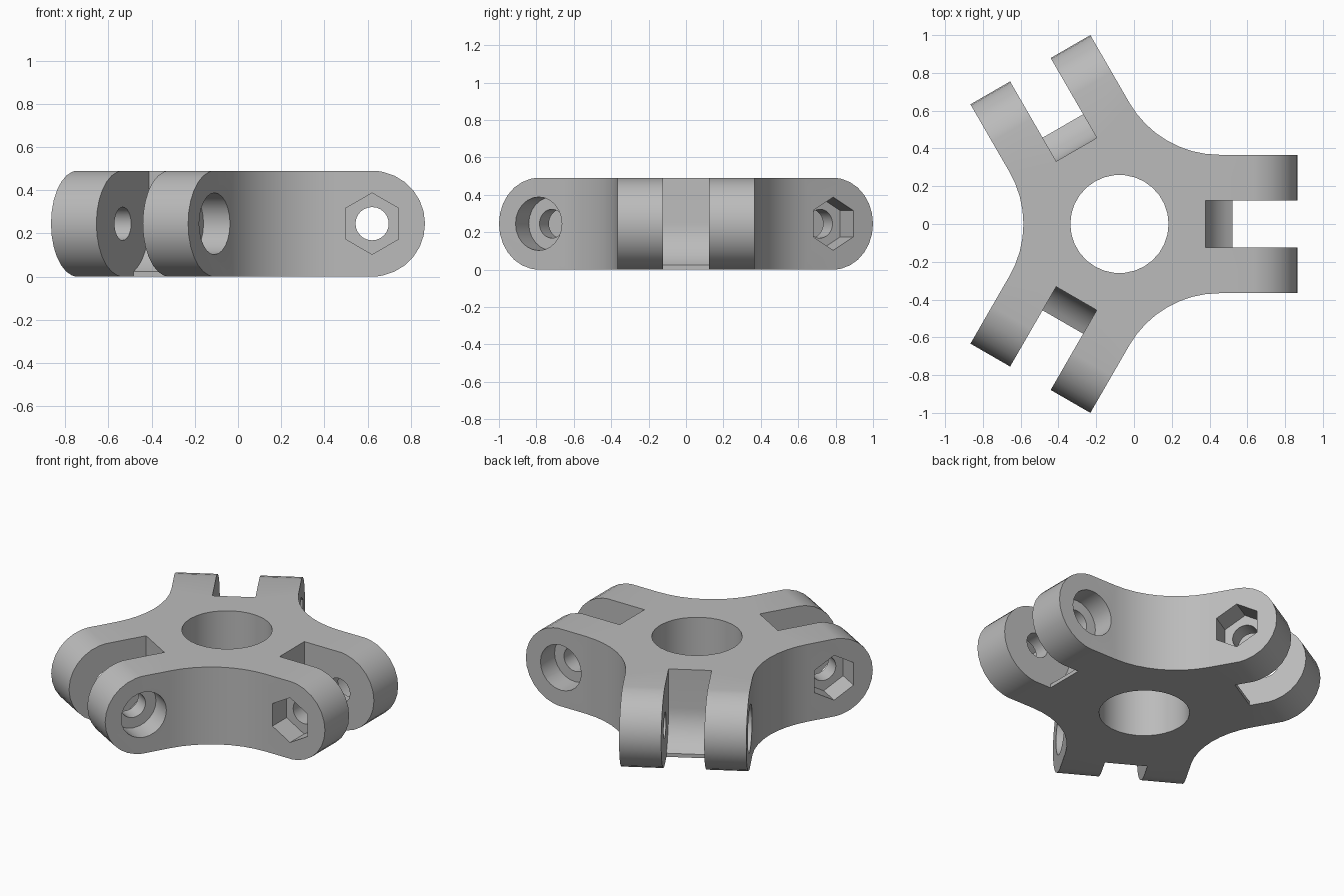
import bpy, bmesh
from math import sin, cos, pi, radians
from mathutils import Matrix, Vector

default = bpy.data.objects.get("Cube")
if default:
    bpy.data.objects.remove(default, do_unlink=True)

# Main dimensions
HEIGHT = 0.49
MID = HEIGHT / 2
REACH = 0.943          # hub centre to arm tip
HALF_WIDTH = 0.3665    # half the arm width
PIN = REACH - MID      # hub centre to pin axis
FILLET = 0.55
POCKET = 0.225         # depth position of the bolt pockets
CENTRE = Matrix.Translation((-0.077, 0, 0))


def arc(cx, cy, r, start, end, steps):
    """Points on an arc, angles in degrees."""
    angles = [radians(start + (end - start) * i / steps) for i in range(steps + 1)]
    return [(cx + r * cos(a), cy + r * sin(a)) for a in angles]


def ring(cx, cy, r, sides, start=0):
    return arc(cx, cy, r, start, start + 360, sides)[:-1]


def prism(name, points, low, high, axis, matrix):
    """Extrude a flat profile along Y or Z."""
    bm = bmesh.new()

    def place(u, v, t):
        return matrix @ Vector((u, v, t) if axis == "Z" else (u, t, v))

    base = [bm.verts.new(place(u, v, low)) for u, v in points]
    top = [bm.verts.new(place(u, v, high)) for u, v in points]
    bm.faces.new(base)
    bm.faces.new(top)
    for i in range(len(points)):
        j = (i + 1) % len(points)
        bm.faces.new((base[i], base[j], top[j], top[i]))
    bmesh.ops.recalc_face_normals(bm, faces=bm.faces)
    mesh = bpy.data.meshes.new(name)
    bm.to_mesh(mesh)
    bm.free()
    obj = bpy.data.objects.new(name, mesh)
    bpy.context.collection.objects.link(obj)
    return obj


# Three-armed plate with filleted inner corners
outline = []
fillet_distance = (HALF_WIDTH + FILLET) / sin(pi / 3)
for k in range(3):
    turn = Matrix.Rotation(k * 2 * pi / 3, 2)
    side = [(1.1, -HALF_WIDTH), (1.1, HALF_WIDTH)]
    side += arc(fillet_distance * cos(pi / 3), fillet_distance * sin(pi / 3),
                FILLET, 270, 210, 8)
    outline += [tuple(turn @ Vector(p)) for p in side]
body = prism("three_arm_hub", outline, 0, HEIGHT, "Z", CENTRE)

# Centre bore
cutters = [prism("bore_cutter", ring(0, 0, 0.26, 30), -0.2, 0.8, "Z", CENTRE)]

# Profiles in the plane of an arm
end_profile = arc(PIN, MID, MID, -78, 78, 12)
end_profile += [(PIN - 0.015, HEIGHT + 0.005), (PIN - 0.015, 0.8), (1.4, 0.8),
                (1.4, -0.3), (PIN - 0.015, -0.3), (PIN - 0.015, -0.005)]
slot_profile = [(PIN - 0.243, 0.8)] + arc(PIN, MID, 0.243, 180, 246, 8)
slot_profile += [(slot_profile[-1][0], -0.2), (1.5, -0.2), (1.5, 0.8)]

# Rounded end, slot, pin hole, round pocket and hex pocket on each arm
features = [
    ("end_cutter", end_profile, -0.6, 0.6),
    ("slot_cutter", slot_profile, -0.124, 0.124),
    ("pin_cutter", ring(PIN, MID, 0.077, 24), -0.55, 0.55),
    ("round_pocket_cutter", ring(PIN, MID, 0.143, 24), POCKET, 0.5),
    ("hex_pocket_cutter", ring(PIN, MID, 0.142, 6, 30), -0.5, -POCKET),
]
for k in range(3):
    matrix = CENTRE @ Matrix.Rotation(k * 2 * pi / 3, 4, "Z")
    for name, profile, low, high in features:
        cutters.append(prism(name, profile, low, high, "Y", matrix))

# Cut everything, keep the result and drop the cutters
for cutter in cutters:
    cutter.hide_render = True
    mod = body.modifiers.new(cutter.name, "BOOLEAN")
    mod.operation = "DIFFERENCE"
    mod.solver = "EXACT"
    mod.object = cutter
graph = bpy.context.evaluated_depsgraph_get()
result = bpy.data.meshes.new_from_object(body.evaluated_get(graph))
body.modifiers.clear()
body.data = result
for cutter in cutters:
    bpy.data.objects.remove(cutter, do_unlink=True)

# Plain grey
grey = bpy.data.materials.new("grey")
grey.use_nodes = True
colour = (0.5, 0.5, 0.5, 1)
grey.diffuse_color = colour
grey.node_tree.nodes["Principled BSDF"].inputs["Base Color"].default_value = colour
body.data.materials.clear()
body.data.materials.append(grey)

# Smooth curves, sharp edges
bpy.ops.object.select_all(action="DESELECT")
body.select_set(True)
bpy.context.view_layer.objects.active = body
bpy.ops.object.shade_smooth_by_angle(angle=radians(30))
